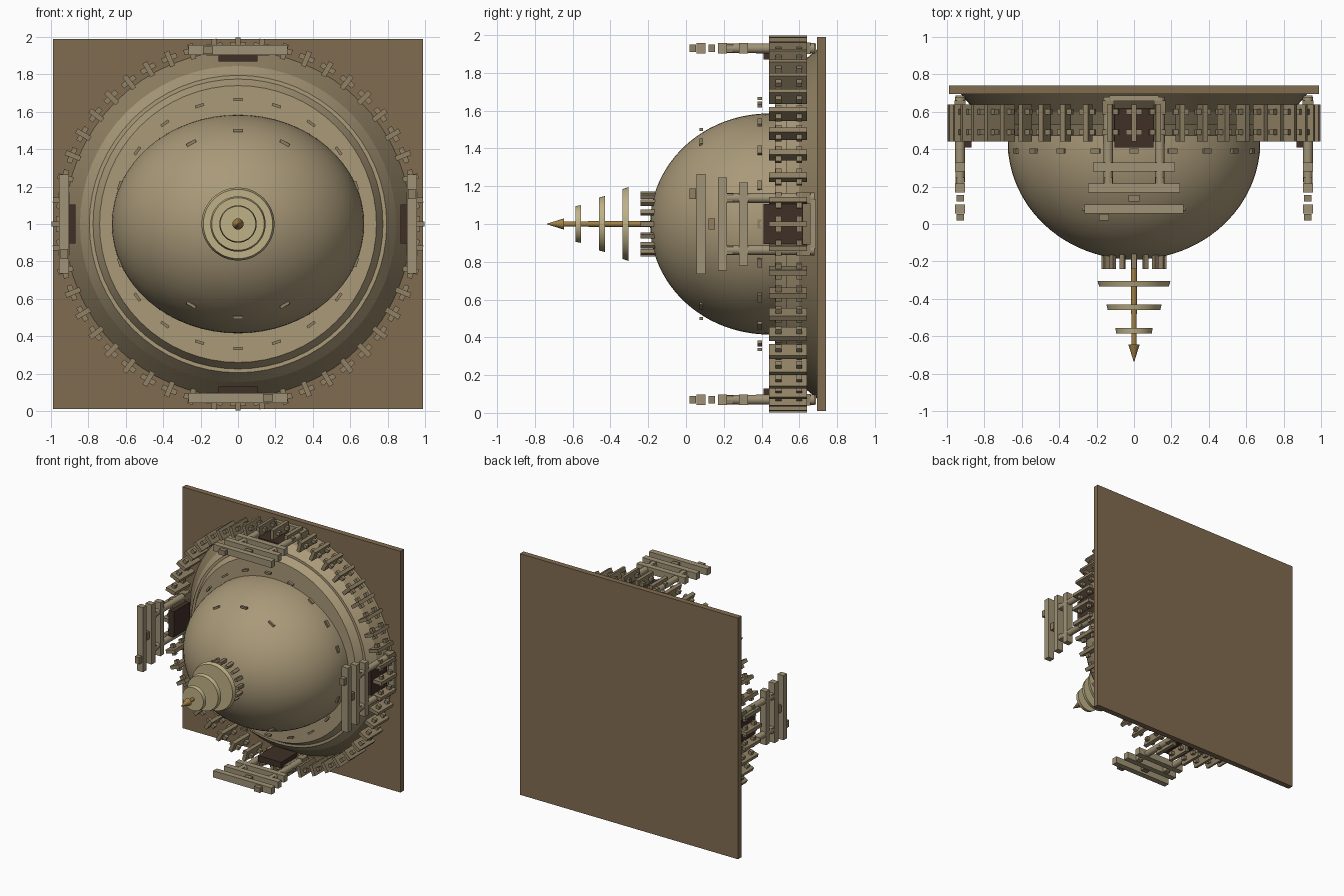
import bpy, bmesh, math
from mathutils import Matrix, Vector

if "Cube" in bpy.data.objects:
    bpy.data.objects.remove(bpy.data.objects["Cube"])

CENTRE = Matrix.Translation((0, 0, 1))   # monument axis runs along -y through z = 1


def mat(name, rgb):
    m = bpy.data.materials.new(name)
    m.diffuse_color = (*rgb, 1)
    m.use_nodes = True
    m.node_tree.nodes["Principled BSDF"].inputs["Base Color"].default_value = m.diffuse_color
    return m


STONE = mat("stone", (0.40, 0.32, 0.19))
DRUM = mat("drum_stone", (0.27, 0.21, 0.12))
RAIL = mat("rail_stone", (0.28, 0.22, 0.13))
GATE = mat("gate_stone", (0.35, 0.29, 0.18))
GROUND = mat("ground", (0.22, 0.15, 0.08))
DARK = mat("dark_opening", (0.05, 0.03, 0.02))
PALE = mat("pale_stone", (0.52, 0.44, 0.24))
GOLD = mat("gold", (0.36, 0.22, 0.06))


def finish(bm, name, material, smooth=False):
    bmesh.ops.recalc_face_normals(bm, faces=bm.faces)
    me = bpy.data.meshes.new(name)
    bm.to_mesh(me)
    bm.free()
    ob = bpy.data.objects.new(name, me)
    bpy.context.collection.objects.link(ob)
    me.materials.append(material)
    if smooth:
        bpy.ops.object.select_all(action='DESELECT')
        ob.select_set(True)
        bpy.context.view_layer.objects.active = ob
        bpy.ops.object.shade_smooth_by_angle(angle=math.radians(30))
    return ob


def box(bm, c, s, a=0):
    """Box in (tangent, y, radial) coordinates, turned by a about the axis."""
    m = CENTRE @ Matrix.Rotation(a, 4, 'Y') @ Matrix.Translation(c) @ Matrix.Diagonal((*s, 1))
    bmesh.ops.create_cube(bm, size=1, matrix=m)


def rod(bm, x, z, y0, y1, r0, r1, a=0, n=16):
    """Tapered cylinder along y, radius r0 at y0 and r1 at y1 (y1 < y0)."""
    m = (CENTRE @ Matrix.Rotation(a, 4, 'Y') @ Matrix.Translation((x, (y0 + y1) / 2, z))
         @ Matrix.Rotation(math.pi / 2, 4, 'X'))
    bmesh.ops.create_cone(bm, cap_ends=True, segments=n, radius1=r0, radius2=r1,
                          depth=y0 - y1, matrix=m)


def lathe(name, profile, material, n=64, zscale=1):
    bm = bmesh.new()
    vs = [bm.verts.new((r, y, 0)) for r, y in profile]
    es = [bm.edges.new(p) for p in zip(vs, vs[1:])]
    bmesh.ops.spin(bm, geom=vs + es, cent=(0, 0, 0), axis=(0, 1, 0),
                   angle=2 * math.pi, steps=n, use_duplicate=False)
    bmesh.ops.remove_doubles(bm, verts=bm.verts, dist=1e-5)
    bm.transform(CENTRE @ Matrix.Diagonal((1, 1, zscale, 1)))
    return finish(bm, name, material, True)


def ring(name, count, parts, material):
    bm = bmesh.new()
    for i in range(count):
        for c, s in parts:
            box(bm, c, s, 2 * math.pi * i / count)
    return finish(bm, name, material)


# ground slab
bm = bmesh.new()
box(bm, (0, 0.717, 0), (1.98, 0.046, 1.98))
finish(bm, "ground_slab", GROUND)

# stepped plinth and terraces
lathe("plinth", [(0, 0.70), (0.93, 0.70), (0.845, 0.60), (0, 0.60)], DRUM)
lathe("lower_terrace", [(0, 0.61), (0.845, 0.60), (0.795, 0.53), (0, 0.53)], STONE)
lathe("upper_terrace", [(0, 0.54), (0.775, 0.53), (0.74, 0.47), (0, 0.47)], STONE)

# dome, flattened across z
N = 24
dome = [(0.675 * math.cos(t), 0.44 - 0.63 * math.sin(t))
        for t in (math.pi / 2 * i / N for i in range(N + 1))]
lathe("dome", [(0.675, 0.48)] + dome[:-1] + [(0, -0.19)], STONE, zscale=0.585 / 0.675)

# outer railing: posts with two short cross rails each
ring("railing_posts", 48, [((0, 0.54, 0.955), (0.028, 0.20, 0.085))], RAIL)
ring("railing_bars", 48, [((0, y, 0.96), (0.085, 0.03, 0.028)) for y in (0.49, 0.60)], RAIL)

# small markers round the dome and the crown railing
ring("lower_dome_markers", 20, [((0, 0.39, 0.665), (0.05, 0.025, 0.015))], RAIL)
ring("upper_dome_markers", 12, [((0, 0.08, 0.50), (0.055, 0.018, 0.016))], RAIL)
ring("crown_railing", 16, [((0, -0.19, 0.16), (0.025, 0.10, 0.025))], RAIL)

# mast, parasol discs and tip
bm = bmesh.new()
rod(bm, 0, 0, -0.15, -0.66, 0.016, 0.014)
finish(bm, "mast", GOLD, True)
bm = bmesh.new()
rod(bm, 0, 0, -0.645, -0.735, 0.03, 0.002)
finish(bm, "mast_tip", GOLD, True)
for i, (y, r) in enumerate([(-0.32, 0.195), (-0.445, 0.148), (-0.57, 0.10)]):
    bm = bmesh.new()
    rod(bm, 0, 0, y + 0.015, y - 0.015, r, r * 0.95, n=48)
    finish(bm, f"parasol_disc_{i + 1}", PALE, True)

# four gateways
for i in range(4):
    a = i * math.pi / 2
    bm = bmesh.new()
    for x in (-0.138, 0.138):
        rod(bm, x, 0.93, 0.68, 0.21, 0.028, 0.025, a)
    finish(bm, f"gate_pillars_{i + 1}", GATE, True)

    bm = bmesh.new()
    for y, w in ((0.305, 0.44), (0.193, 0.49), (0.08, 0.53)):
        box(bm, (0, y, 0.93), (w, 0.047, 0.055), a)
    box(bm, (0, 0.672, 0.93), (0.26, 0.03, 0.05), a)
    finish(bm, f"gate_lintels_{i + 1}", GATE)

    bm = bmesh.new()
    for x in (-0.138, 0.138):
        box(bm, (x, 0.228, 0.93), (0.045, 0.04, 0.045), a)
        box(bm, (x, 0.63, 0.93), (0.06, 0.06, 0.06), a)
    box(bm, (0, 0.137, 0.93), (0.06, 0.035, 0.04), a)
    box(bm, (-0.16, 0.035, 0.93), (0.055, 0.035, 0.04), a)
    finish(bm, f"gate_blocks_{i + 1}", RAIL)

    bm = bmesh.new()
    box(bm, (0, 0.515, 0.895), (0.21, 0.21, 0.05), a)
    finish(bm, f"gate_opening_{i + 1}", DARK)
